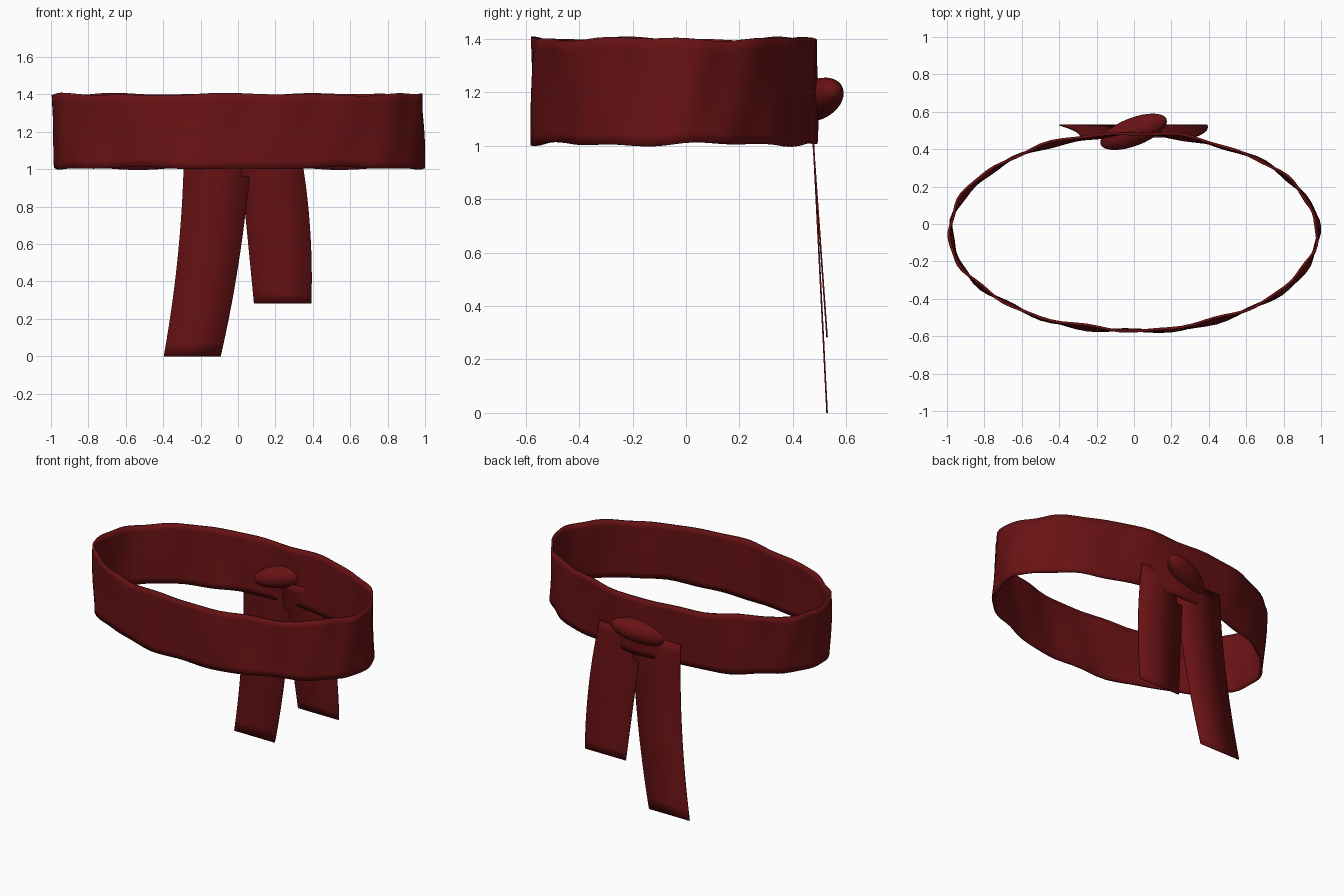
import bpy, bmesh
from math import sin, cos, pi, radians
from mathutils import Vector, Matrix

cube = bpy.data.objects.get("Cube")
if cube:
    bpy.data.objects.remove(cube, do_unlink=True)

RED = (0.14, 0.006, 0.007, 1)
cloth = bpy.data.materials.new("dark red cloth")
cloth.use_nodes = True
cloth.diffuse_color = RED
shader = cloth.node_tree.nodes["Principled BSDF"]
shader.inputs["Base Color"].default_value = RED
shader.inputs["Roughness"].default_value = 0.8


def finish(name, bm, thickness=0):
    """Turn a bmesh into a smooth shaded cloth object."""
    bmesh.ops.recalc_face_normals(bm, faces=bm.faces[:])
    mesh = bpy.data.meshes.new(name)
    bm.to_mesh(mesh)
    bm.free()
    mesh.materials.append(cloth)
    obj = bpy.data.objects.new(name, mesh)
    bpy.context.collection.objects.link(obj)
    if thickness:
        solid = obj.modifiers.new("cloth thickness", "SOLIDIFY")
        solid.thickness = thickness
        solid.offset = 0
    bpy.ops.object.select_all(action="DESELECT")
    obj.select_set(True)
    bpy.context.view_layer.objects.active = obj
    bpy.ops.object.shade_smooth_by_angle(angle=radians(40))
    return obj


def sheet(bm, point, columns, rows, closed=False):
    """Grid of quads from point(u, v), optionally closed around u."""
    count = columns if closed else columns + 1
    grid = [[bm.verts.new(point(i / columns, j / rows)) for i in range(count)]
            for j in range(rows + 1)]
    for low, high in zip(grid, grid[1:]):
        for i in range(columns):
            k = (i + 1) % count
            bm.faces.new((low[i], low[k], high[k], high[i]))


# Waist band: an oval ribbon with soft ripples
def band_point(u, v):
    a = 2 * pi * u
    ripple = 0.006 * sin(9 * a + 2.5 * v) + 0.005 * sin(17 * a - 3 * v + 1)
    x = (0.982 + ripple) * cos(a) - 0.012 * (v - 0.5)
    y = (0.527 + ripple) * sin(a) - 0.045 + 0.010 * (v - 0.5)
    edge = 0.005 * sin(5 * a + 3 * v) + 0.004 * sin(11 * a + v)
    return Vector((x, y, 1.005 + 0.395 * v + edge))


bm = bmesh.new()
sheet(bm, band_point, 96, 10, closed=True)
finish("waist_band", bm, 0.014)


def bend(a, b, c, t):
    """Quadratic curve through a, b (halfway) and c."""
    return a * (1 - t) * (1 - 2 * t) + b * 4 * t * (1 - t) + c * t * (2 * t - 1)


# Hanging tails: gently curved strips, each edge given top, middle, bottom
def tail(name, inner, outer, top, bottom):
    def point(u, v):
        x = bend(*inner, v) * (1 - u) + bend(*outer, v) * u
        y = top[0] + (bottom[0] - top[0]) * v
        return Vector((x, y, top[1] + (bottom[1] - top[1]) * v))
    strip = bmesh.new()
    sheet(strip, point, 2, 16)
    finish(name, strip, 0.006)


tail("long_tail", (0.075, 0.015, -0.092), (-0.288, -0.318, -0.397),
     (0.470, 1.15), (0.528, 0.0))
tail("short_tail", (0.0, 0.043, 0.085), (0.325, 0.383, 0.392),
     (0.466, 1.15), (0.528, 0.283))

# Knot: tilted flattened ball over the tops of the tails
bm = bmesh.new()
bmesh.ops.create_uvsphere(bm, u_segments=32, v_segments=16, radius=1)
bm.transform(Matrix.Translation((-0.002, 0.493, 1.173))
             @ Matrix.Rotation(radians(21), 4, "Z")
             @ Matrix.Rotation(radians(-12), 4, "Y")
             @ Matrix.Diagonal((0.193, 0.075, 0.073, 1)))
finish("knot", bm)
